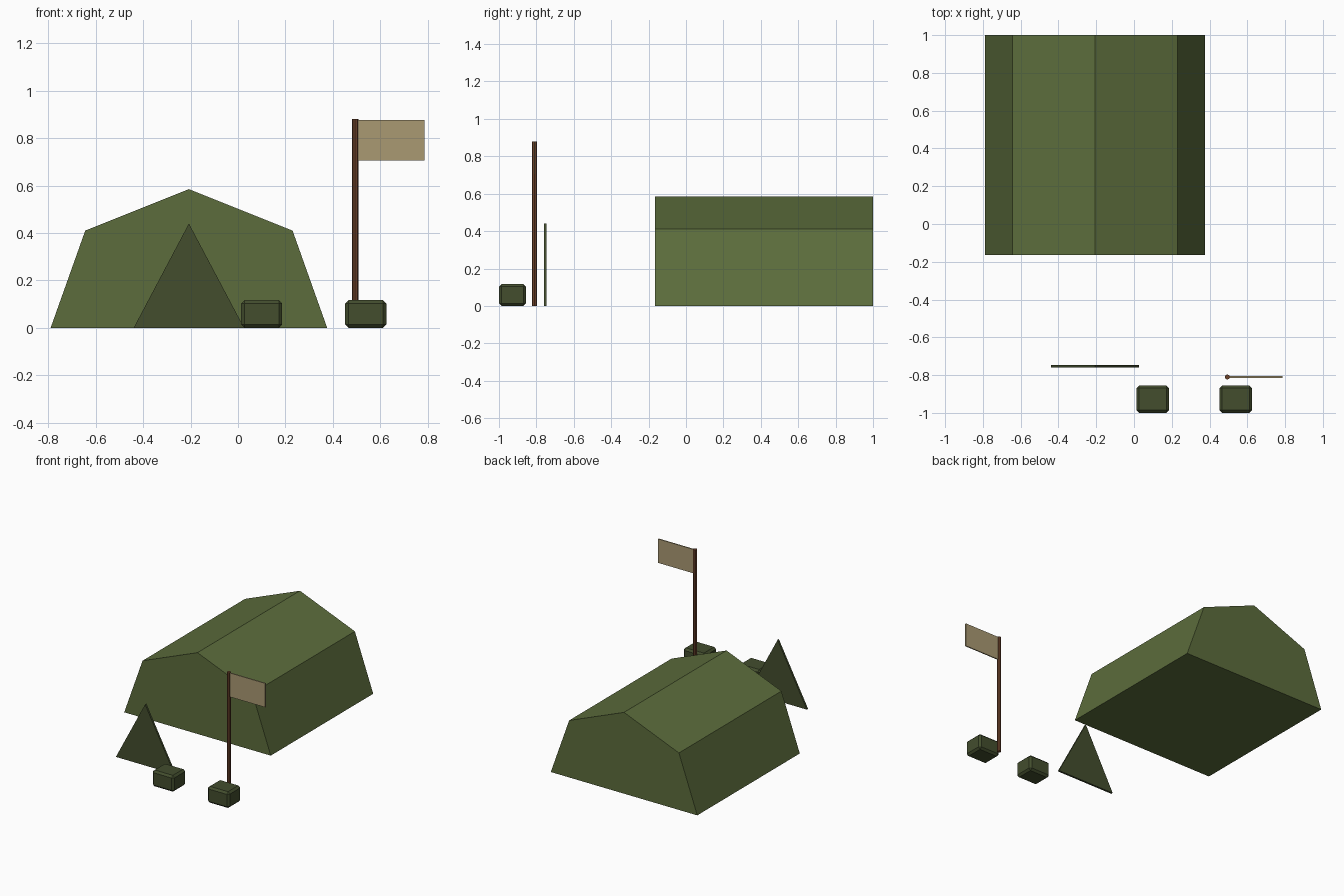
import bpy
import bmesh
from mathutils import Matrix, Vector

cube = bpy.data.objects.get("Cube")
if cube:
    bpy.data.objects.remove(cube, do_unlink=True)


def material(name, rgb):
    mat = bpy.data.materials.new(name)
    mat.use_nodes = True
    mat.diffuse_color = (*rgb, 1)
    mat.node_tree.nodes["Principled BSDF"].inputs["Base Color"].default_value = (*rgb, 1)
    return mat


canvas = material("canvas green", (0.107, 0.152, 0.045))
dark_canvas = material("dark green", (0.056, 0.075, 0.027))
wood = material("brown wood", (0.15, 0.055, 0.024))
cloth = material("tan cloth", (0.40, 0.32, 0.17))


def finish(name, bm, mat):
    bmesh.ops.recalc_face_normals(bm, faces=bm.faces)
    mesh = bpy.data.meshes.new(name)
    bm.to_mesh(mesh)
    bm.free()
    mesh.materials.append(mat)
    obj = bpy.data.objects.new(name, mesh)
    bpy.context.collection.objects.link(obj)
    return obj


def extruded(name, profile, y0, y1, mat):
    """Closed solid from an (x, z) outline swept along y."""
    bm = bmesh.new()
    face = bm.faces.new([bm.verts.new((x, y0, z)) for x, z in profile])
    sweep = bmesh.ops.extrude_face_region(bm, geom=[face], use_keep_orig=True)
    moved = [v for v in sweep["geom"] if isinstance(v, bmesh.types.BMVert)]
    bmesh.ops.translate(bm, verts=moved, vec=(0, y1 - y0, 0))
    return finish(name, bm, mat)


def box(name, low, high, mat, bevel=0):
    low, high = Vector(low), Vector(high)
    bm = bmesh.new()
    bmesh.ops.create_cube(bm, size=1, matrix=Matrix.Translation((low + high) / 2)
                          @ Matrix.Diagonal((*(high - low), 1)))
    obj = finish(name, bm, mat)
    if bevel:
        mod = obj.modifiers.new("chamfer", 'BEVEL')
        mod.width = bevel
        mod.segments = 1
    return obj


# Tent body and the separate door flap
mid = -0.207
extruded("tent", [(mid - 0.583, 0), (mid + 0.583, 0), (mid + 0.437, 0.41),
                  (mid, 0.585), (mid - 0.437, 0.41)], -0.165, 1, canvas)
extruded("door_flap", [(mid - 0.233, 0), (mid + 0.233, 0), (mid, 0.44)],
         -0.76, -0.746, dark_canvas)

# Two chamfered crates
for name, x in (("left_crate", 0.452), ("right_crate", 0.013)):
    box(name, (x, -1, 0), (x + 0.173, -0.855, 0.117), dark_canvas, 0.014)

# Flag pole and flag
bm = bmesh.new()
bmesh.ops.create_cone(bm, cap_ends=True, segments=8, radius1=0.0135, radius2=0.0135,
                      depth=0.88, matrix=Matrix.Translation((0.494, -0.81, 0.44)))
finish("flag_pole", bm, wood)
box("flag", (0.494, -0.814, 0.705), (0.786, -0.806, 0.877), cloth)
